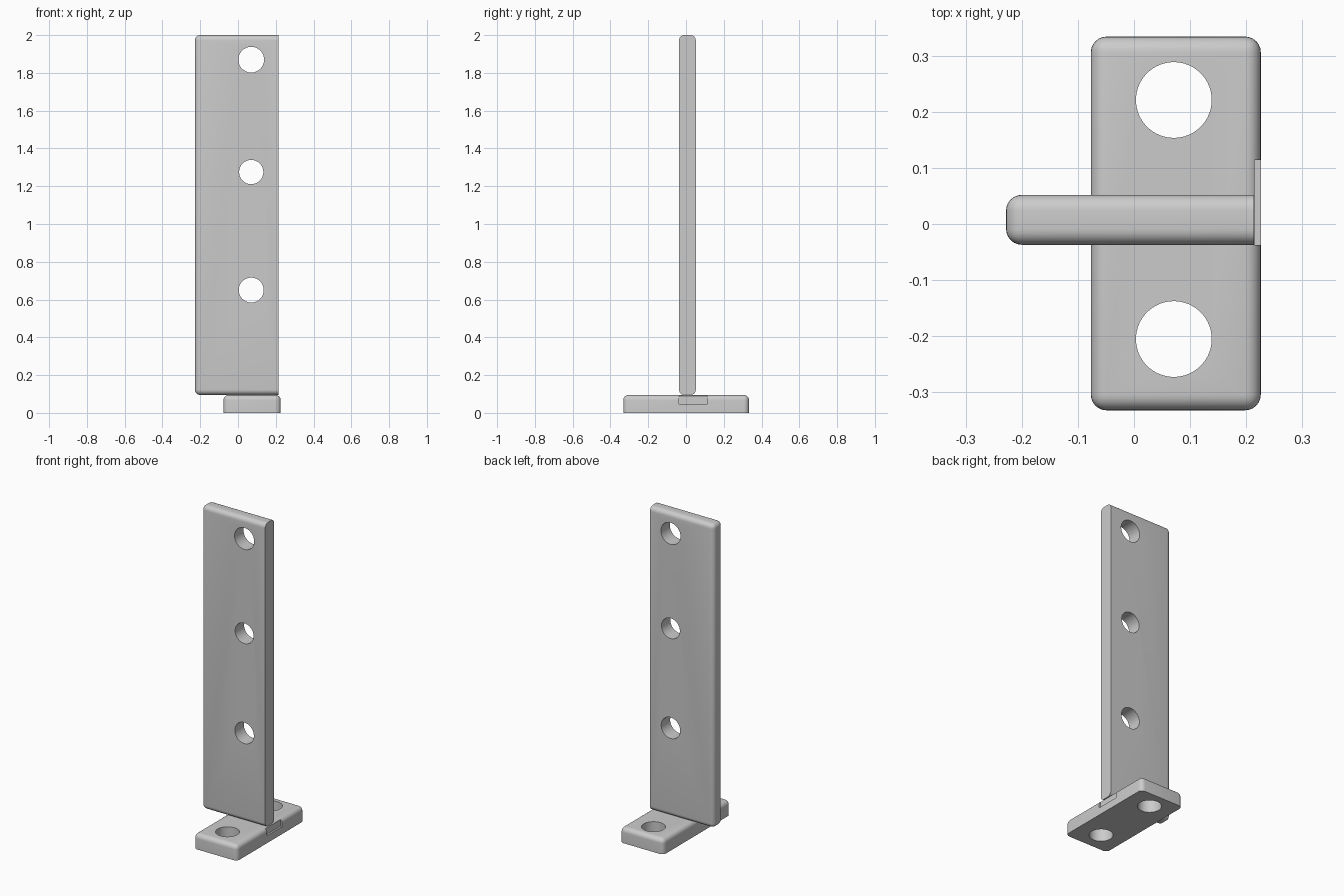
import bpy, bmesh, math
from mathutils import Matrix, Vector

default = bpy.data.objects.get("Cube")
if default:
    bpy.data.objects.remove(default, do_unlink=True)

GREY = (0.6, 0.6, 0.6, 1)
metal = bpy.data.materials.new("plain_grey")
metal.use_nodes = True
metal.diffuse_color = GREY
metal.node_tree.nodes["Principled BSDF"].inputs["Base Color"].default_value = GREY


def add_mesh(name, bm):
    mesh = bpy.data.meshes.new(name)
    bm.to_mesh(mesh)
    bm.free()
    mesh.materials.append(metal)
    ob = bpy.data.objects.new(name, mesh)
    bpy.context.collection.objects.link(ob)
    return ob


def box(name, lo, hi, radius=0, flat_side=None):
    """Box with rounded edges, except those around the flat side."""
    lo, hi = Vector(lo), Vector(hi)
    bm = bmesh.new()
    bmesh.ops.create_cube(bm, size=1, matrix=Matrix.Translation((lo + hi) / 2)
                          @ Matrix.Diagonal((*(hi - lo), 1)))
    if radius:
        bm.normal_update()
        side = Vector(flat_side)
        edges = [e for e in bm.edges
                 if all(f.normal.dot(side) < 0.9 for f in e.link_faces)]
        bmesh.ops.bevel(bm, geom=edges, offset=radius, segments=6,
                        profile=0.5, affect='EDGES')
    return add_mesh(name, bm)


def drill(name, centre, radius, axis):
    """Cylindrical cutter along y or z."""
    turn = Matrix.Rotation(math.pi / 2, 4, 'X') if axis == 'Y' else Matrix()
    bm = bmesh.new()
    bmesh.ops.create_cone(bm, cap_ends=True, segments=64, radius1=radius,
                          radius2=radius, depth=0.4,
                          matrix=Matrix.Translation(centre) @ turn)
    return add_mesh(name, bm)


def cut(ob, cutters):
    """Cut all the shapes out, then shade the rounded parts smooth."""
    bpy.ops.object.select_all(action='DESELECT')
    bpy.context.view_layer.objects.active = ob
    ob.select_set(True)
    for cutter in cutters:
        cutter.hide_render = True
        mod = ob.modifiers.new("cut", 'BOOLEAN')
        mod.operation = 'DIFFERENCE'
        mod.solver = 'EXACT'
        mod.object = cutter
        bpy.ops.object.modifier_apply(modifier=mod.name)
        bpy.data.objects.remove(cutter, do_unlink=True)
    bpy.ops.object.shade_smooth_by_angle(angle=math.radians(35))


# Upright plate with three cross holes
upright = box("upright_plate", (-0.228, -0.037, 0.095), (0.214, 0.052, 2),
              0.028, (1, 0, 0))
cut(upright, [drill("cross_hole", (0.07, 0, z), r, 'Y')
              for z, r in ((1.87, 0.068), (1.275, 0.064), (0.65, 0.066))])

# Foot with two screw holes and a shallow side notch
foot = box("foot_plate", (-0.077, -0.332, 0), (0.226, 0.334, 0.095),
           0.028, (0, 0, -1))
notch = box("side_notch", (0.215, -0.037, 0.047), (0.3, 0.114, 0.2))
cut(foot, [drill("screw_hole", (0.071, y, 0.05), 0.0675, 'Z')
           for y in (0.221, -0.205)] + [notch])
